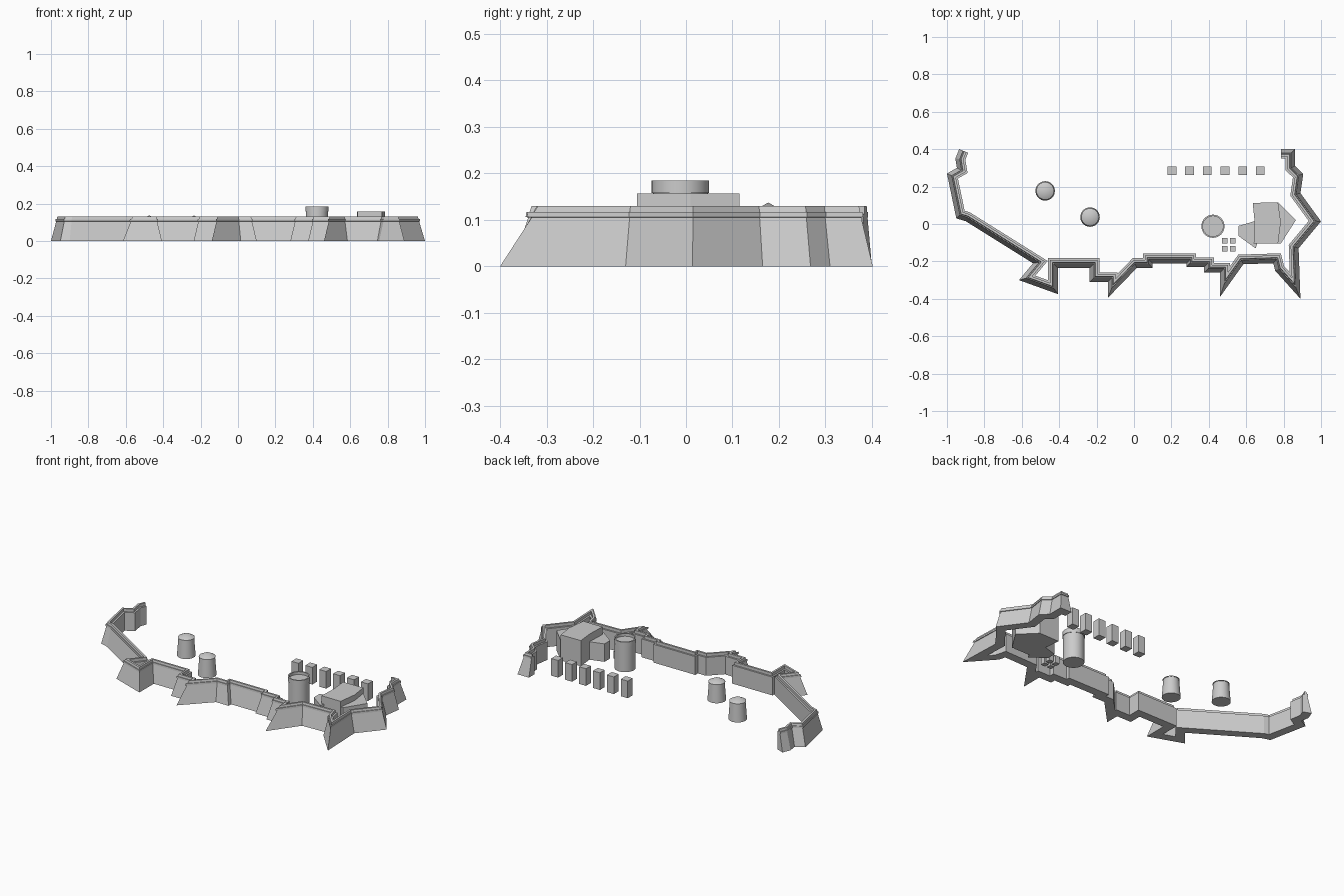
import bpy, bmesh, math
from mathutils import Vector

if "Cube" in bpy.data.objects:
    bpy.data.objects.remove(bpy.data.objects["Cube"])


def finish(name, bm):
    bmesh.ops.recalc_face_normals(bm, faces=bm.faces)
    mesh = bpy.data.meshes.new(name)
    bm.to_mesh(mesh)
    bm.free()
    obj = bpy.data.objects.new(name, mesh)
    bpy.context.collection.objects.link(obj)
    return obj


def prism(name, pts, height):
    """Extrude a plan outline up from the ground."""
    bm = bmesh.new()
    lo = [bm.verts.new((x, y, 0)) for x, y in pts]
    hi = [bm.verts.new((x, y, height)) for x, y in pts]
    bm.faces.new(lo)
    bm.faces.new(hi)
    for i in range(len(pts)):
        j = (i + 1) % len(pts)
        bm.faces.new((lo[i], lo[j], hi[j], hi[i]))
    return finish(name, bm)


def box(name, x, y, s, height):
    h = s / 2
    return prism(name, [(x - h, y - h), (x + h, y - h), (x + h, y + h), (x - h, y + h)], height)


def lathe(name, x, y, profile, n=32):
    """Revolve (radius, z) pairs; the ends lie on the axis."""
    bm = bmesh.new()
    rings = []
    for r, z in profile:
        if r == 0:
            rings.append([bm.verts.new((x, y, z))] * n)
        else:
            rings.append([bm.verts.new((x + r * math.cos(2 * math.pi * k / n),
                                        y + r * math.sin(2 * math.pi * k / n), z)) for k in range(n)])
    for a, b in zip(rings, rings[1:]):
        for k in range(n):
            m = (k + 1) % n
            bm.faces.new(list(dict.fromkeys((a[k], a[m], b[m], b[k]))))
    obj = finish(name, bm)
    bpy.context.view_layer.objects.active = obj
    obj.select_set(True)
    bpy.ops.object.shade_smooth_by_angle(angle=math.radians(30))
    obj.select_set(False)


def sweep_wall(name, path, profile):
    """Mitred sweep; profile is (inward offset, z), interior lies left of the path."""
    p = [Vector(q) for q in path]
    dirs = [(b - a).normalized() for a, b in zip(p, p[1:])]
    norms = [Vector((-d.y, d.x)) for d in dirs]
    bm = bmesh.new()
    rings = []
    for i, q in enumerate(p):
        a, b = norms[max(i - 1, 0)], norms[min(i, len(norms) - 1)]
        m = (a + b) / (1 + a.dot(b))
        rings.append([bm.verts.new((q.x + m.x * d, q.y + m.y * d, z)) for d, z in profile])
    n = len(profile)
    for a, b in zip(rings, rings[1:]):
        for k in range(n):
            j = (k + 1) % n
            bm.faces.new((a[k], a[j], b[j], b[k]))
    bm.faces.new(rings[0])
    bm.faces.new(rings[-1])
    return finish(name, bm)


# Bastioned wall: base line of the outer face, from north-west round to north-east
wall_path = [
    (-.935, .40), (-.955, .35), (-.947, .30), (-1, .27), (-.95, .03), (-.90, .015),
    (-.54, -.21), (-.615, -.30), (-.407, -.375), (-.407, -.235), (-.237, -.235),
    (-.237, -.31), (-.14, -.31), (-.14, -.395), (.015, -.235), (.10, -.235),
    (.10, -.21), (.28, -.21), (.28, -.23), (.375, -.23), (.375, -.26), (.46, -.26),
    (.46, -.39), (.585, -.215), (.745, -.21), (.755, -.25), (.89, -.40),
    (.88, -.13), (1, .014), (.89, .165), (.905, .268), (.862, .31), (.862, .402), (.785, .402)]
# Battered outer face, string course, parapet, walkway, vertical inner face
wall_profile = [(0, 0), (.025, .105), (.021, .106), (.022, .117), (.027, .117), (.03, .13),
                (.042, .13), (.042, .112), (.052, .112), (.052, 0)]
sweep_wall("fort_wall", wall_path, wall_profile)

# Two small round towers with conical caps
for i, (x, y) in enumerate([(-.475, .177), (-.235, .037)]):
    lathe(f"round_tower_{i + 1}", x, y,
          [(0, 0), (.052, 0), (.044, .108), (.047, .108), (.047, .112), (0, .137)])

# Tall round keep with recessed top
lathe("round_keep", .422, -.012,
      [(0, 0), (.059, 0), (.059, .158), (.062, .158), (.062, .185), (.054, .185), (.054, .168), (0, .168)])

# Main building with a pointed east side and a low west annexe
prism("main_hall", [(.635, .113), (.77, .115), (.785, .01), (.77, -.105), (.64, -.105), (.645, .01)], .157)
prism("east_wing", [(.77, .115), (.865, .02), (.785, -.105), (.75, -.1), (.75, .11)], .122)
prism("west_annexe", [(.645, .015), (.56, -.01), (.56, -.065), (.65, -.13), (.66, -.10)], .11)

# Row of barracks along the north side
for i in range(6):
    box(f"barrack_{i + 1}", .203 + .0945 * i, .285, .047, .105)

# Cluster of four small huts
for i in range(2):
    for j in range(2):
        box(f"hut_{i}_{j}", .485 + .043 * i, -.132 + .043 * j, .03, .045)
